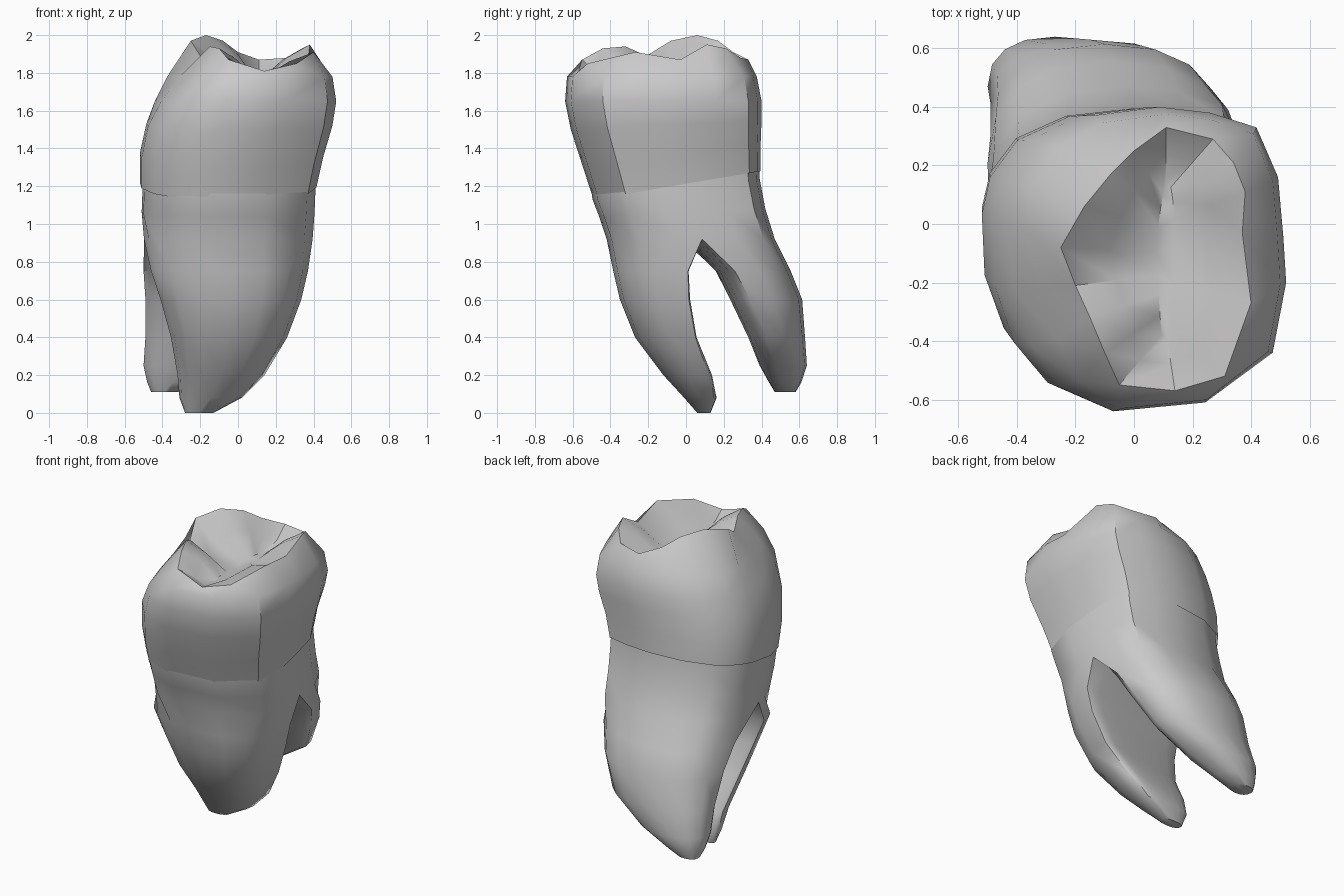
import bpy, math

if "Cube" in bpy.data.objects:
    bpy.data.objects.remove(bpy.data.objects["Cube"], do_unlink=True)

N = 16
HALF = N // 2

# Enamel colour shared by the whole tooth
enamel = bpy.data.materials.new("pale_grey_enamel")
enamel.use_nodes = True
GREY = (0.6, 0.59, 0.59, 1)
enamel.diffuse_color = GREY
enamel.node_tree.nodes["Principled BSDF"].inputs["Base Color"].default_value = GREY

# Horizontal outline of the body, counter-clockwise from the left side
OUTLINE = [(.51, -.05), (.49, .16), (.41, .33), (.24, .38), (.05, .4), (-.2, .37),
           (-.39, .28), (-.49, .14), (-.52, 0), (-.51, -.23), (-.44, -.43), (-.32, -.57),
           (-.12, -.64), (.22, -.61), (.47, -.44), (.52, -.2)]


def lerp(a, b, t):
    return tuple(p + (q - p) * t for p, q in zip(a, b))


def body_ring(z_front, z_back, x0, x1, y0, y1):
    """Fit the outline into a box, tilted from front to back."""
    ring = []
    for x, y in OUTLINE:
        u, v = (x / .52 + 1) / 2, ((y + .12) / .52 + 1) / 2
        ring.append((x0 + (x1 - x0) * u, y0 + (y1 - y0) * v,
                     z_front + (z_back - z_front) * v))
    return ring


def root_ring(z, x0, x1, edge, outer, bulge, skew, side):
    """D-shaped section: deep outer half, shallow inner half, right edge set forward."""
    ring = []
    for k in range(N):
        a = math.tau * k / N
        c = side * math.copysign(abs(math.cos(a)) ** .85, math.cos(a))
        s = abs(math.sin(a)) ** .85
        base = edge - skew * (1 - c) / 2
        y = base + (outer - base) * s if k <= HALF else base - side * bulge * s
        ring.append(((x0 + x1) / 2 + (x1 - x0) / 2 * c, y, z))
    return ring


class Builder:
    def __init__(self):
        self.verts, self.faces = [], []

    def add(self, points):
        first = len(self.verts)
        self.verts += points
        return list(range(first, len(self.verts)))

    def bridge(self, a, b):
        for i in range(len(a)):
            j = (i + 1) % len(a)
            self.faces.append((a[i], a[j], b[j], b[i]))

    def loft(self, rings, start=None):
        for ring in rings:
            ids = self.add(ring)
            if start:
                self.bridge(start, ids)
            start = ids
        return start

    def finish(self, name, angle):
        mesh = bpy.data.meshes.new(name)
        mesh.from_pydata(self.verts, [], self.faces)
        mesh.materials.append(enamel)
        obj = bpy.data.objects.new(name, mesh)
        bpy.context.collection.objects.link(obj)
        bpy.ops.object.select_all(action="DESELECT")
        bpy.context.view_layer.objects.active = obj
        obj.select_set(True)
        bpy.ops.object.mode_set(mode="EDIT")
        bpy.ops.mesh.select_all(action="SELECT")
        bpy.ops.mesh.normals_make_consistent(inside=False)
        bpy.ops.object.mode_set(mode="OBJECT")
        bpy.ops.object.shade_smooth_by_angle(angle=math.radians(angle))


# Crown: walls, cusped rim, then the chewing surface
crown = Builder()
walls = [body_ring(*r) for r in (
    (1.13, 1.28, -.52, .415, -.49, .395),
    (1.3, 1.42, -.52, .45, -.545, .395),
    (1.5, 1.55, -.485, .5, -.61, .4),
    (1.65, 1.65, -.44, .52, -.64, .4),
    (1.78, 1.78, -.375, .5, -.63, .375))]
RIM = [(.37, -.03, 1.87), (.38, .11, 1.95), (.34, .21, 1.93), (.27, .29, 1.88),
       (.11, .33, 1.87), (0, .25, 1.91), (-.08, .17, 1.97), (-.17, .06, 2),
       (-.25, -.08, 1.97), (-.2, -.21, 1.89), (-.15, -.32, 1.94), (-.1, -.44, 1.93),
       (-.05, -.55, 1.87), (.14, -.57, 1.81), (.31, -.52, 1.85), (.4, -.27, 1.91)]
# The front right cusp and the groove beside it sit further in
for i, inset in ((9, .35), (10, .3), (11, .2)):
    for ring, share in ((walls[-1], 1), (walls[-2], .3)):
        x, y, z = lerp(ring[i], RIM[i], inset * share)
        ring[i] = (x, y, ring[i][2])
groove = [(.11 + (x - .11) * .1, -.12 + (y + .12) * .6, 1.77) for x, y, z in RIM]
CUSPS = (1, 2, 6, 7, 10, 11, 14, 15)
slope = []
for i, (outer, inner) in enumerate(zip(RIM, groove)):
    x, y, z = lerp(outer, inner, .5)
    slope.append((x, y, z + (.02 if i in CUSPS else -.025)))
floor = crown.loft(walls + [RIM, slope, groove])
# Close the floor with strips across the central groove
for i in range(-4, 4):
    j = HALF - i
    strip = [floor[k % N] for k in (i, i + 1, j - 1, j)]
    crown.faces.append(tuple(dict.fromkeys(strip)))
crown.finish("crown", 40)

# Roots: a shared neck that forks into a front and a back root
roots = Builder()
neck = [body_ring(*r) for r in (
    (1.2, 1.34, -.505, .41, -.505, .385),
    (1.13, 1.24, -.505, .41, -.495, .39),
    (1.04, 1.08, -.51, .405, -.46, .42),
    (.92, .92, -.505, .395, -.42, .47))]
# The fork opens further forward on the right side
low = neck[-1]
low[HALF] = lerp(low[HALF], low[HALF + 1], .85)
low[HALF + 1] = lerp(low[HALF + 1], low[HALF + 2], .4)
fork = roots.loft(neck)
left, right = low[0], low[HALF]
saddle = roots.add([lerp(left, right, k / HALF) for k in range(1, HALF)])

# Sections: height, x range, inner edge, outer y, inner bulge, skew
FRONT = ((.75, -.46, .37, .01, -.385, .02, .16), (.6, -.41, .335, .015, -.35, .025, .13),
         (.4, -.355, .26, .05, -.27, .02, .09), (.2, -.32, .14, .12, -.12, .03, .04),
         (.08, -.31, .02, .13, -.01, .04, .02), (0, -.28, -.13, .1, .06, .03, 0))
BACK = ((.75, -.5, .35, .26, .555, .07, .05), (.6, -.49, .29, .34, .615, .09, .03),
        (.4, -.49, .19, .43, .63, .09, .02), (.25, -.5, -.04, .47, .64, .08, 0),
        (.16, -.48, -.22, .5, .61, .06, 0), (.11, -.46, -.32, .53, .58, .06, 0))
front_start = fork[HALF:] + [fork[0]] + saddle
back_start = fork[:HALF + 1] + saddle[::-1]
for start, profile, side in ((front_start, FRONT, -1), (back_start, BACK, 1)):
    tip = roots.loft([root_ring(*r, side) for r in profile], start)
    roots.faces.append(tuple(tip))
roots.finish("roots", 45)
